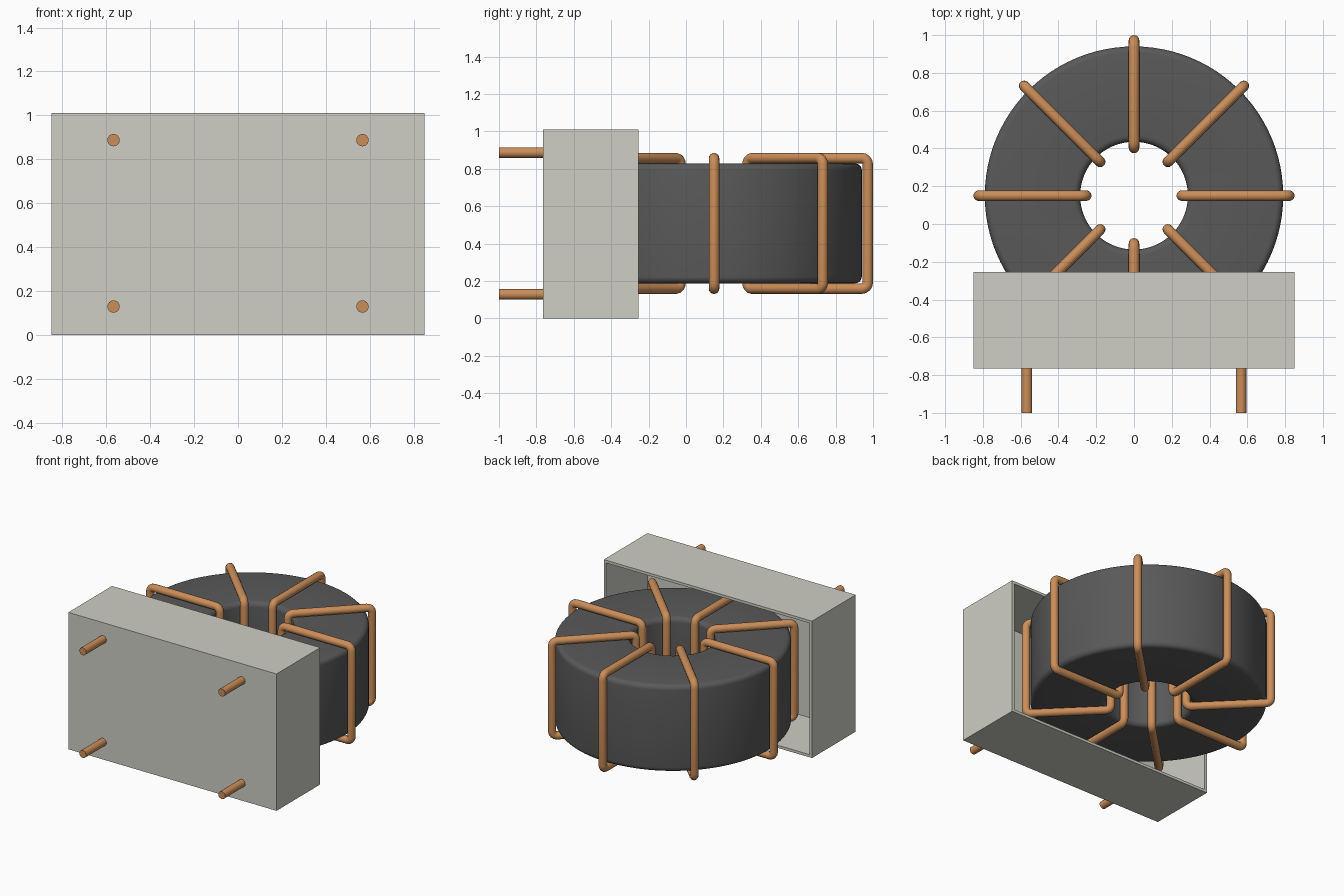
import bpy, bmesh
from math import pi, sin, cos, radians
from mathutils import Matrix, Vector

if "Cube" in bpy.data.objects:
    bpy.data.objects.remove(bpy.data.objects["Cube"])

CY, CZ = 0.15, 0.508      # centre of the ring
WIRE = 0.028              # wire radius


def material(name, rgb):
    m = bpy.data.materials.new(name)
    m.diffuse_color = (*rgb, 1)
    m.use_nodes = True
    m.node_tree.nodes["Principled BSDF"].inputs["Base Color"].default_value = m.diffuse_color
    return m


copper = material("copper", (0.60, 0.27, 0.10))
ferrite = material("ferrite", (0.10, 0.10, 0.10))
plastic = material("plastic", (0.62, 0.62, 0.56))


def finish(bm, name, mat, smooth=True):
    bmesh.ops.recalc_face_normals(bm, faces=bm.faces)
    me = bpy.data.meshes.new(name)
    bm.to_mesh(me)
    bm.free()
    me.materials.append(mat)
    ob = bpy.data.objects.new(name, me)
    bpy.context.collection.objects.link(ob)
    if smooth:
        bpy.ops.object.select_all(action='DESELECT')
        bpy.context.view_layer.objects.active = ob
        ob.select_set(True)
        bpy.ops.object.shade_smooth_by_angle(angle=radians(40))
    return ob


def rounded_rect(x0, x1, z0, z1, r, n):
    """Corner-rounded rectangle as (x, z) points."""
    corners = [(x1 - r, z1 - r, 0), (x0 + r, z1 - r, 1),
               (x0 + r, z0 + r, 2), (x1 - r, z0 + r, 3)]
    return [(x + r * cos((q + i / n) * pi / 2), z + r * sin((q + i / n) * pi / 2))
            for x, z, q in corners for i in range(n + 1)]


def bridge_rings(bm, rings):
    """Skin a closed sequence of closed rings."""
    for a, b in zip(rings, rings[1:] + rings[:1]):
        for i in range(len(a)):
            j = (i + 1) % len(a)
            bm.faces.new((a[i], a[j], b[j], b[i]))


# ring core: rounded profile revolved about z
profile = rounded_rect(0.285, 0.79, CZ - 0.32, CZ + 0.32, 0.035, 5)
bm = bmesh.new()
rings = []
for k in range(96):
    a = 2 * pi * k / 96
    rings.append([bm.verts.new((r * cos(a), CY + r * sin(a), z)) for r, z in profile])
bridge_rings(bm, rings)
finish(bm, "ring_core", ferrite)

# wire turns: round section swept round a closed rectangular path
path = rounded_rect(0.253, 0.822, CZ - 0.349, CZ + 0.349, 0.033, 4)
for k in range(8):
    place = Matrix.Translation((0, CY, 0)) @ Matrix.Rotation(k * pi / 4, 4, 'Z')
    bm = bmesh.new()
    rings = []
    for i, (x, z) in enumerate(path):
        quarter, step = divmod(i, 5)
        a = (quarter + step / 4) * pi / 2
        out = Vector((cos(a), 0, sin(a)))
        rings.append([bm.verts.new(place @ (Vector((x, 0, z))
                      + WIRE * (cos(t) * out + sin(t) * Vector((0, 1, 0)))))
                      for t in (2 * pi * s / 16 for s in range(16))])
    bridge_rings(bm, rings)
    finish(bm, f"wire_turn_{k + 1}", copper)

# base housing: box open at the back, hollowed by inset and push
bm = bmesh.new()
bmesh.ops.create_cube(bm, size=1, matrix=Matrix.Translation((0, -0.51, 0.505))
                      @ Matrix.Diagonal((1.7, 0.51, 1.01, 1)))
back = max(bm.faces, key=lambda f: f.calc_center_median().y)
bmesh.ops.inset_region(bm, faces=[back], thickness=0.028)
inner = bmesh.ops.extrude_discrete_faces(bm, faces=[back])["faces"][0]
bmesh.ops.translate(bm, verts=inner.verts, vec=(0, -0.48, 0))
finish(bm, "base_housing", plastic, smooth=False)

# four terminal pins through the front wall
for x in (-0.567, 0.567):
    for z in (0.129, 0.887):
        bm = bmesh.new()
        bmesh.ops.create_cone(bm, cap_ends=True, segments=24, radius1=WIRE, radius2=WIRE,
                              depth=0.26, matrix=Matrix.Translation((x, -0.87, z))
                              @ Matrix.Rotation(pi / 2, 4, 'X'))
        side, level = ("left" if x < 0 else "right"), ("lower" if z < 0.5 else "upper")
        finish(bm, f"pin_{level}_{side}", copper)
